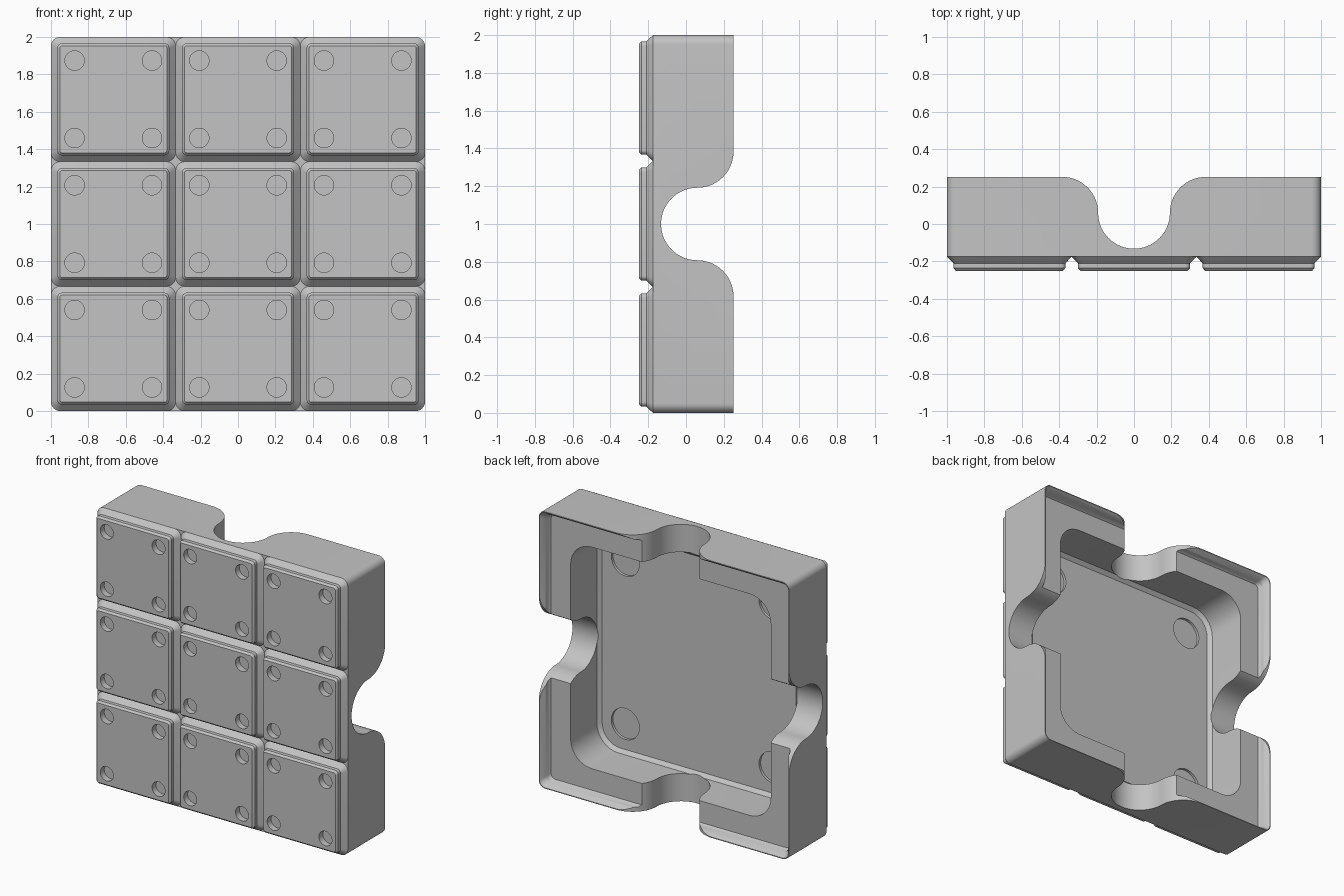
import bpy, bmesh, math

if "Cube" in bpy.data.objects:
    bpy.data.objects.remove(bpy.data.objects["Cube"])

grey = bpy.data.materials.new("plain grey")
grey.diffuse_color = (0.55, 0.55, 0.55, 1)
grey.use_nodes = True
grey.node_tree.nodes["Principled BSDF"].inputs["Base Color"].default_value = grey.diffuse_color

BACK, FRONT, SHOULDER, FLOOR = 0.252, -0.25, -0.175, -0.15


def finish(name, bm):
    bmesh.ops.remove_doubles(bm, verts=bm.verts, dist=1e-5)
    bmesh.ops.recalc_face_normals(bm, faces=bm.faces)
    mesh = bpy.data.meshes.new(name)
    bm.to_mesh(mesh)
    bm.free()
    mesh.materials.append(grey)
    ob = bpy.data.objects.new(name, mesh)
    bpy.context.collection.objects.link(ob)
    return ob


def loft(name, rings, centres=((0, 0),), seg=8):
    """Stack rounded squares (half size, corner radius, y) along y."""
    bm = bmesh.new()
    for cx, cz in centres:
        loops = []
        for half, rad, y in rings:
            loop = []
            for q in range(4):
                for i in range(seg + 1):
                    a = (q + i / seg) * math.pi / 2
                    sx = 1 if q in (0, 3) else -1
                    sz = 1 if q in (0, 1) else -1
                    loop.append(bm.verts.new((
                        cx + sx * (half - rad) + rad * math.cos(a), y,
                        cz + sz * (half - rad) + rad * math.sin(a))))
            loops.append(loop)
        n = len(loops[0])
        for a, b in zip(loops, loops[1:]):
            for i in range(n):
                j = (i + 1) % n
                bm.faces.new((a[i], a[j], b[j], b[i]))
        bm.faces.new(loops[0])
        bm.faces.new(loops[-1])
    return finish(name, bm)


def activate(ob):
    bpy.ops.object.select_all(action='DESELECT')
    ob.select_set(True)
    bpy.context.view_layer.objects.active = ob


def cut(ob, cutter):
    mod = ob.modifiers.new("cut", 'BOOLEAN')
    mod.operation, mod.solver, mod.object = 'DIFFERENCE', 'EXACT', cutter
    activate(ob)
    bpy.ops.object.modifier_apply(modifier=mod.name)
    bpy.data.objects.remove(cutter)


def scoop(name, along_x):
    """Rounded finger notch swept across the whole tray."""
    r, cy, seg = 0.192, 0.06, 14
    right = [(r * math.sin(a), cy - r * math.cos(a))
             for a in (i / seg * math.pi / 2 for i in range(seg + 1))]
    right += [(2 * r - r * math.cos(a), cy + r * math.sin(a))
              for a in (i / seg * math.pi / 2 for i in range(1, seg + 1))]
    right.append((2 * r, 0.4))
    profile = right + [(-t, y) for t, y in reversed(right[1:])]
    bm = bmesh.new()
    ends = [[bm.verts.new((e, y, 1 + t) if along_x else (t, y, 1 + e))
             for t, y in profile] for e in (-1.2, 1.2)]
    n = len(profile)
    for i in range(n):
        j = (i + 1) % n
        bm.faces.new((ends[0][i], ends[0][j], ends[1][j], ends[1][i]))
    bm.faces.new(ends[0])
    bm.faces.new(ends[1])
    return finish(name, bm)


# Tray body: outer wall, stepped lip, wide ledge, deep pocket
body = loft("tray_body", [
    (1.0, 0.05, SHOULDER), (1.0, 0.05, BACK),
    (0.994, 0.046, BACK), (0.968, 0.04, 0.215), (0.965, 0.04, 0.19),
    (0.955, 0.035, 0.175), (0.8, 0.17, 0.175),
    (0.8, 0.17, FLOOR + 0.025), (0.775, 0.145, FLOOR)])
body.location.z = 1
activate(body)
bpy.ops.object.transform_apply(location=True)

# Shallow round recesses in the pocket floor
S = (-1, 1)
cut(body, loft("recess_cutter", [(0.112, 0.112, -0.169), (0.112, 0.112, -0.1)],
               [(0.59 * i, 1 + 0.59 * k) for i in S for k in S]))

# Finger notches through all four walls
cut(body, scoop("side_notch_cutter", True))
cut(body, scoop("end_notch_cutter", False))

# Front pad with bevelled rim and four round holes
P = 2 / 3
pad = loft("front_pad", [
    (P / 2, 0.05, SHOULDER), (P / 2 - 0.034, 0.025, -0.21),
    (P / 2 - 0.034, 0.025, -0.236), (P / 2 - 0.047, 0.014, FRONT)])
cut(pad, loft("hole_cutter", [(0.052, 0.052, -0.3), (0.052, 0.052, -0.205)],
              [(0.207 * i, 0.207 * k) for i in S for k in S]))

# Open the hidden base of the pad
bm = bmesh.new()
bm.from_mesh(pad.data)
base = [f for f in bm.faces if f.calc_center_median().y > SHOULDER - 0.001]
bmesh.ops.delete(bm, geom=base, context='FACES')
bm.to_mesh(pad.data)
bm.free()

for ob in (body, pad):
    activate(ob)
    bpy.ops.object.shade_smooth_by_angle(angle=math.radians(30))

# Three by three grid of pads
for i in range(3):
    for k in range(3):
        ob = pad if i == k == 0 else pad.copy()
        if ob is not pad:
            bpy.context.collection.objects.link(ob)
        ob.name = f"front_pad_{i + 1}_{k + 1}"
        ob.location = ((i - 1) * P, 0, 1 + (k - 1) * P)
